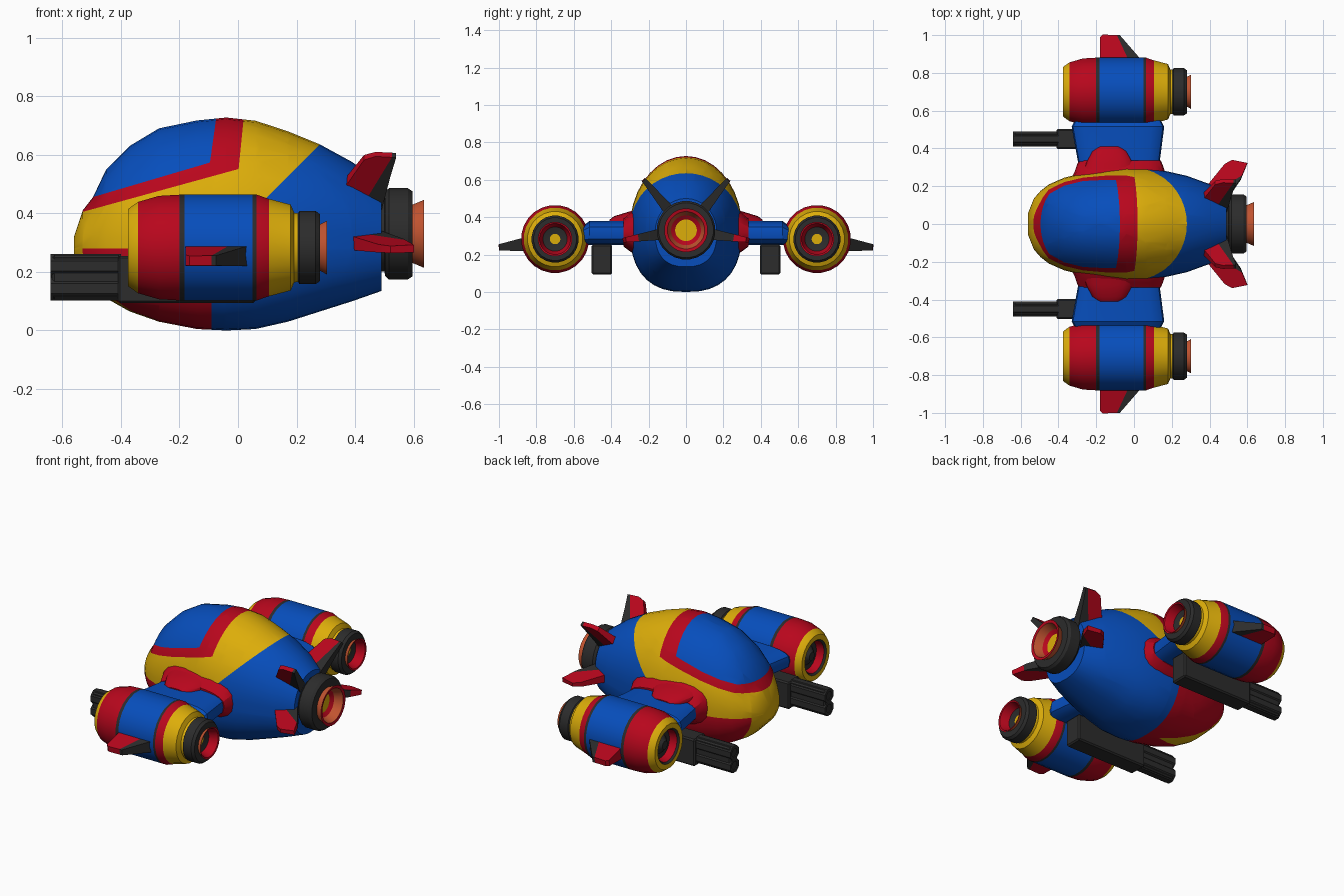
import bpy, bmesh
from math import sin, cos, pi, radians
from mathutils import Vector, Matrix

cube = bpy.data.objects.get("Cube")
if cube:
    bpy.data.objects.remove(cube, do_unlink=True)

COLOURS = {
    "blue": (0.002, 0.075, 0.50),
    "red": (0.48, 0.002, 0.012),
    "yellow": (0.72, 0.42, 0.003),
    "dark": (0.025, 0.025, 0.025),
    "orange": (0.55, 0.09, 0.03),
}
NAMES = list(COLOURS)
MATERIALS = []
for key, rgb in COLOURS.items():
    m = bpy.data.materials.new(key + " paint")
    m.use_nodes = True
    m.diffuse_color = (*rgb, 1)
    bsdf = m.node_tree.nodes["Principled BSDF"]
    bsdf.inputs["Base Color"].default_value = (*rgb, 1)
    bsdf.inputs["Roughness"].default_value = 0.8
    MATERIALS.append(m)


def finish(name, bm, angle=30):
    bmesh.ops.recalc_face_normals(bm, faces=bm.faces)
    mesh = bpy.data.meshes.new(name)
    bm.to_mesh(mesh)
    bm.free()
    for m in MATERIALS:
        mesh.materials.append(m)
    ob = bpy.data.objects.new(name, mesh)
    bpy.context.collection.objects.link(ob)
    bpy.ops.object.select_all(action="DESELECT")
    ob.select_set(True)
    bpy.context.view_layer.objects.active = ob
    bpy.ops.object.shade_smooth_by_angle(angle=radians(angle))
    return ob


def soft(v, power):
    """Signed power, used to square off round sections."""
    return (1 if v > 0 else -1) * abs(v) ** power


def loft(rings, colours):
    """Skin a row of point rings; one colour per band, ends capped."""
    bm = bmesh.new()
    loops = [[bm.verts.new(p) for p in ring] for ring in rings]
    n = len(loops[0])
    for a, b, c in zip(loops, loops[1:], colours):
        for i in range(n):
            j = (i + 1) % n
            bm.faces.new((a[i], a[j], b[j], b[i])).material_index = NAMES.index(c)
    for loop, c in ((loops[0], colours[0]), (loops[-1], colours[-1])):
        bm.faces.new(loop).material_index = NAMES.index(c)
    return bm


def lathe(name, profile, y, z, sides=24):
    """Turn (x, radius, colour) steps around an axis along x."""
    turn = [2 * pi * (i + 0.5) / sides for i in range(sides)]
    rings = [[(x, y + r * cos(t), z + r * sin(t)) for t in turn] for x, r, _ in profile]
    return finish(name, loft(rings, [p[2] for p in profile[1:]]))


def sideways(name, sections, side, colour, power=1.0, sides=20):
    """Loft rounded sections (y, x centre, x half, z centre, z half) along y."""
    turn = [2 * pi * i / sides for i in range(sides)]
    rings = [[(cx + hx * soft(cos(t), power), side * y, cz + hz * soft(sin(t), power))
              for t in turn] for y, cx, hx, cz, hz in sections]
    return finish(name, loft(rings, [colour] * len(sections)))


def fin(name, outline, y, z, angle, thick, cut, slope):
    """Tapered plate from an (x, reach) outline, with a dark trailing part."""
    reach = max(p[1] for p in outline)
    rings = []
    for s in (-1, 1):
        rings.append([(x, r, s * thick * (1.4 - r / reach)) for x, r in outline])
    bm = loft(rings, ["red"])
    geom = bm.verts[:] + bm.edges[:] + bm.faces[:]
    normal = Vector((1, slope, 0))
    bmesh.ops.bisect_plane(bm, geom=geom, plane_co=(cut, 0, 0), plane_no=normal)
    for f in bm.faces:
        if (f.calc_center_median() - Vector((cut, 0, 0))).dot(normal) > 0:
            f.material_index = NAMES.index("dark")
    move = Matrix.Translation((0, y, z)) @ Matrix.Rotation(angle, 4, "X")
    bmesh.ops.transform(bm, matrix=move, verts=bm.verts)
    return finish(name, bm)


def box(name, lo, hi, colour, bevel=0.008):
    bm = bmesh.new()
    bmesh.ops.create_cube(bm, size=1)
    for v in bm.verts:
        v.co = Vector([a + (b - a) * (c + 0.5) for a, b, c in zip(lo, hi, v.co)])
    bmesh.ops.bevel(bm, geom=bm.edges[:], offset=bevel, segments=1, affect="EDGES")
    for f in bm.faces:
        f.material_index = NAMES.index(colour)
    return finish(name, bm)


# Hull: x, half width, top, bottom, height of widest point
HULL = [(-.56, .06, .32, .23, .28), (-.53, .135, .41, .19, .29), (-.495, .175, .455, .155, .3),
        (-.45, .21, .55, .11, .31), (-.37, .245, .63, .065, .32), (-.27, .27, .69, .03, .33),
        (-.14, .29, .717, .005, .34), (-.04, .3, .727, 0, .34), (.06, .298, .716, .005, .34),
        (.17, .28, .68, .03, .34), (.28, .255, .635, .065, .34), (.39, .215, .575, .1, .33),
        (.49, .165, .5, .135, .32)]
rings = []
for x, w, top, bottom, mid in HULL:
    ring = []
    for i in range(36):
        t = 2 * pi * i / 36
        upper = sin(t) > 0
        power = 1 if upper else .8
        rise = top - mid if upper else mid - bottom
        ring.append((x, w * soft(cos(t), power), mid + rise * soft(sin(t), power)))
    rings.append(ring)
bm = loft(rings, ["yellow"] * (len(rings) - 1))

# Paint borders are cut into the hull as planes: point, normal
PLANES = {
    "sill": ((-.53, 0, .405), (-.275, 0, 1)),
    "glass": ((-.49, 0, .457), (-.295, 0, 1)),
    "glass_back": ((-.085, 0, .65), (1, 0, -.14)),
    "frame_back": ((.012, 0, .65), (1, 0, -.1)),
    "tail": ((.28, 0, .635), (1, 0, -1)),
    "belt": ((0, 0, .28), (0, 0, 1)),
    "belly": ((-.09, 0, 0), (1, 0, 0)),
    "left_panel": ((-.18, 0, 0), (.38, 1, 0)),
    "right_panel": ((-.18, 0, 0), (.38, -1, 0)),
}
for co, no in PLANES.values():
    geom = bm.verts[:] + bm.edges[:] + bm.faces[:]
    bmesh.ops.bisect_plane(bm, geom=geom, plane_co=co, plane_no=no)


def hull_colour(p):
    over = {k: (p - Vector(co)).dot(Vector(no)) > 0 for k, (co, no) in PLANES.items()}
    if over["glass"] and not over["glass_back"]:
        return "blue"
    if over["sill"] and not over["frame_back"]:
        return "red"
    if not over["belt"]:
        if over["belly"]:
            return "blue"
        return "red" if over["left_panel"] or over["right_panel"] else "yellow"
    return "blue" if over["tail"] else "yellow"


for f in bm.faces:
    f.material_index = NAMES.index(hull_colour(f.calc_center_median()))
finish("hull", bm)

# Main engine
lathe("main_engine", [(.46, .13, "dark"), (.5, .13, "dark"), (.502, .145, "dark"),
                      (.515, .157, "dark"), (.58, .157, "dark"), (.595, .147, "dark"),
                      (.595, .1, "dark"), (.635, .117, "orange"), (.632, .1, "red"),
                      (.585, .08, "orange"), (.57, .058, "red"), (.57, .05, "yellow")], 0, .33)

POD = [(-.35, .025, "dark"), (-.32, .055, "dark"), (-.32, .085, "dark"), (-.365, .093, "red"),
       (-.375, .103, "dark"), (-.375, .133, "yellow"), (-.342, .157, "yellow"),
       (-.27, .178, "red"), (-.2, .182, "red"), (-.182, .182, "dark"), (.05, .182, "blue"),
       (.064, .182, "dark"), (.105, .168, "red"), (.18, .148, "yellow"), (.192, .12, "yellow"),
       (.205, .118, "yellow"), (.21, .126, "dark"), (.265, .126, "dark"), (.28, .115, "dark"),
       (.28, .08, "dark"), (.303, .092, "orange"), (.3, .083, "red"), (.25, .065, "red"),
       (.24, .028, "dark"), (.24, .025, "yellow")]

TOP_FIN = [(.31, .13), (.43, .34), (.47, .355), (.54, .35), (.52, .27), (.49, .13)]
LOW_FIN = [(.33, .13), (.48, .32), (.52, .342), (.6, .325), (.565, .24), (.49, .13)]
POD_FIN = [(-.18, .15), (-.18, .29), (-.165, .303), (-.075, .3), (.035, .17), (.035, .15)]

for side, label in ((1, "left"), (-1, "right")):
    def around(angle):
        a = radians(angle)
        return a if side > 0 else pi - a

    # Wing stub with its collar and hood
    sideways(label + "_wing", [(.2, -.075, .2, .315, .07), (.32, -.08, .215, .315, .065),
                               (.515, -.085, .245, .315, .065), (.6, -.085, .2, .29, .03)],
             side, "blue", .6)
    sideways(label + "_wing_collar", [(.2, -.08, .27, .325, .155), (.275, -.075, .24, .325, .125),
                                      (.31, -.075, .228, .32, .095), (.335, -.075, .218, .318, .074)],
             side, "red", .75)
    sideways(label + "_wing_hood", [(.22, -.13, .16, .385, .07), (.32, -.13, .125, .38, .045),
                                    (.385, -.13, .09, .375, .03), (.41, -.13, .055, .37, .015)],
             side, "red", .85)

    # Engine pod and fins
    lathe(label + "_pod", POD, side * .7, .283)
    fin(label + "_pod_fin", POD_FIN, side * .7, .275, around(-7), .042, .045, .45)
    fin(label + "_top_fin", TOP_FIN, 0, .33, around(50), .03, .35, -.5)
    fin(label + "_low_fin", LOW_FIN, 0, .33, around(-9), .03, .16, -1.6)

    # Twin-barrel gun under the wing
    y = side * .45
    box(label + "_gun_body", (-.41, y - .054, .093), (.06, y + .054, .255), "dark")
    box(label + "_gun_core", (-.635, y - .034, .108), (-.4, y + .034, .257), "dark")
    for place, z in (("upper", .22), ("lower", .143)):
        lathe(f"{label}_{place}_barrel", [(-.6, .022, "dark"), (-.64, .026, "dark"),
                                          (-.64, .044, "dark"), (-.4, .044, "dark")], y, z, 8)
